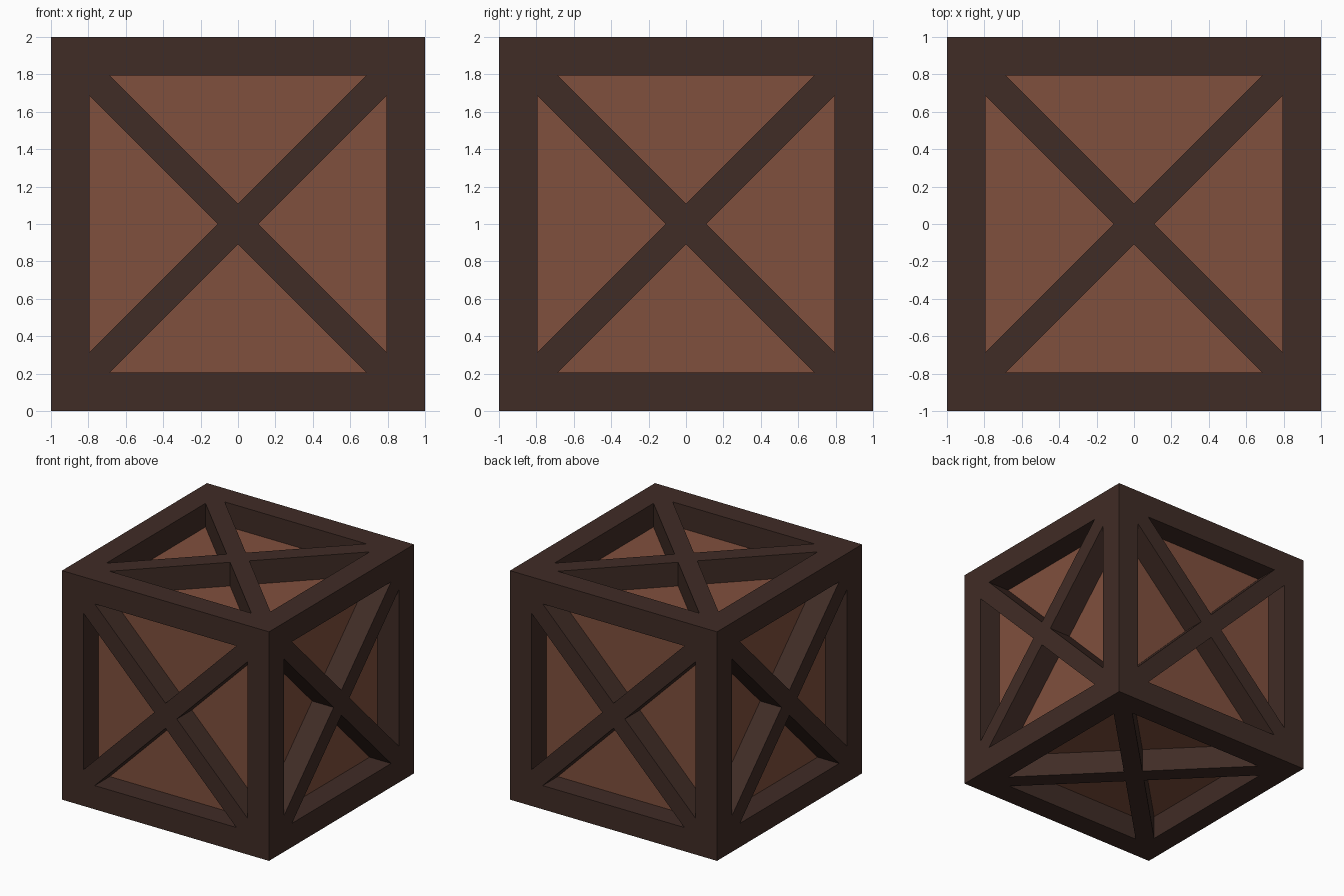
import bpy, bmesh
from math import pi
from mathutils import Matrix, Vector

if "Cube" in bpy.data.objects:
    bpy.data.objects.remove(bpy.data.objects["Cube"])

A = 0.793   # half size of the inner box (rails are 1 - A wide and deep)
D = 0.109   # half width of a brace, measured along the axes


def material(name, color):
    m = bpy.data.materials.new(name)
    m.diffuse_color = (*color, 1)
    m.use_nodes = True
    m.node_tree.nodes["Principled BSDF"].inputs["Base Color"].default_value = m.diffuse_color
    return m


def add_object(name, bm, mat):
    me = bpy.data.meshes.new(name)
    bm.to_mesh(me)
    bm.free()
    me.materials.append(mat)
    ob = bpy.data.objects.new(name, me)
    ob.location.z = 1
    bpy.context.collection.objects.link(ob)
    return ob


dark = material("dark_wood", (0.051, 0.025, 0.019))
light = material("light_wood", (0.216, 0.079, 0.047))

# Frame: rails and cross braces, one quarter of a side repeated 4 x 6 times
E = A - D
rail = [(-1, 1), (-E, A), (E, A), (1, 1)]
arm = [(1, 1), (E, A), (0, D), (0, 0), (D, 0), (A, E)]
hole = [(-E, A), (0, D), (E, A)]

faces = [[(x, y, 1) for x, y in poly] for poly in (rail, arm)]
for (px, py), (qx, qy) in zip(hole, hole[1:] + hole[:1]):
    faces.append([(px, py, 1), (qx, qy, 1), (qx, qy, A), (px, py, A)])

sides = [Matrix.Rotation(k * pi / 2, 3, 'X') for k in range(4)]
sides += [Matrix.Rotation(s * pi / 2, 3, 'Y') for s in (-1, 1)]

bm = bmesh.new()
for side in sides:
    for k in range(4):
        turn = side @ Matrix.Rotation(k * pi / 2, 3, 'Z')
        for face in faces:
            bm.faces.new([bm.verts.new(turn @ Vector(p)) for p in face])
bmesh.ops.remove_doubles(bm, verts=bm.verts, dist=1e-4)
add_object("crate_frame", bm, dark)

# Inner box: the recessed panels
bm = bmesh.new()
bmesh.ops.create_cube(bm, size=2 * A)
add_object("crate_panels", bm, light)
